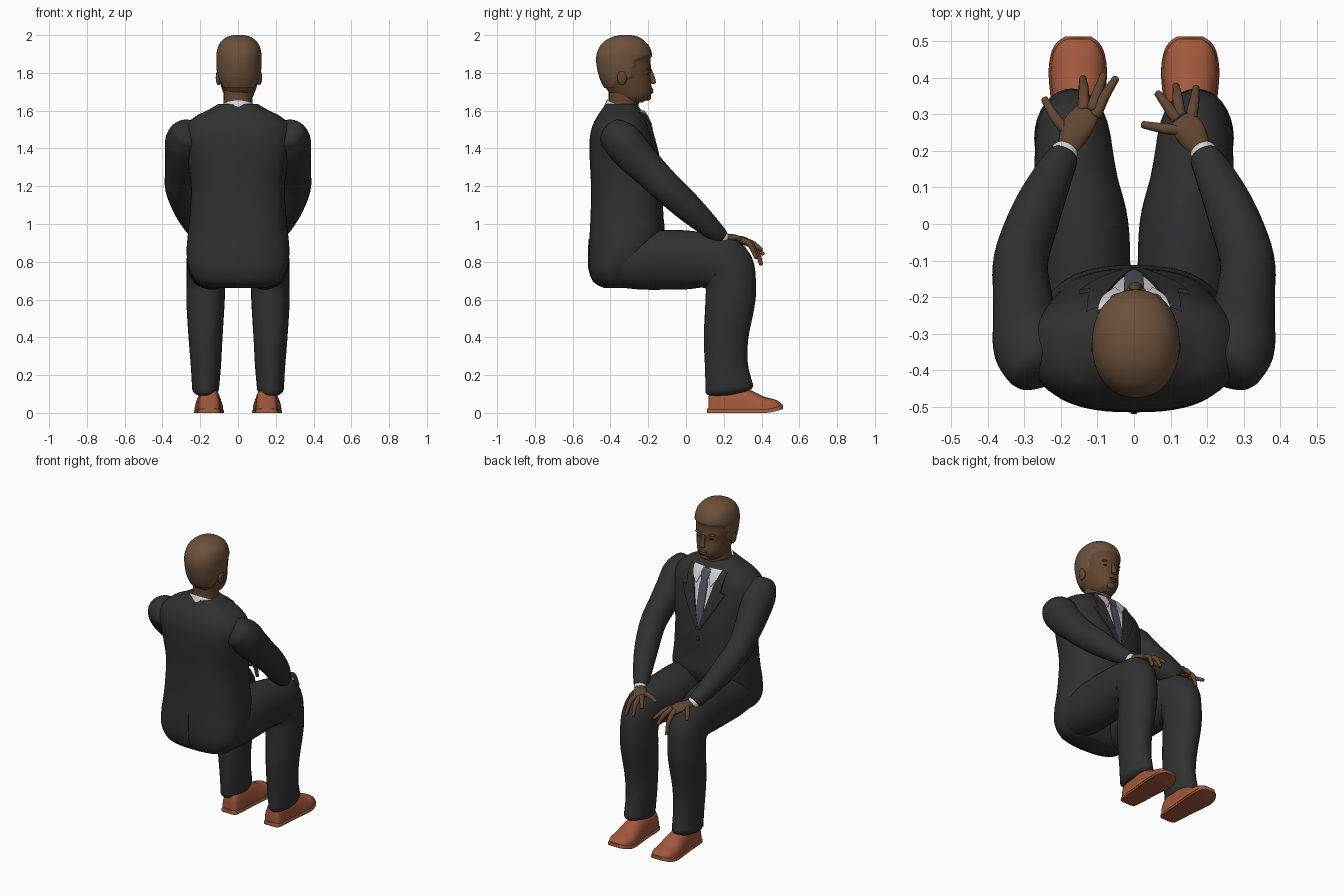
import bpy, bmesh, math
from mathutils import Vector as V

if "Cube" in bpy.data.objects:
    bpy.data.objects.remove(bpy.data.objects["Cube"])


def material(name, r, g, b):
    m = bpy.data.materials.new(name)
    m.diffuse_color = (r, g, b, 1)
    m.use_nodes = True
    m.node_tree.nodes["Principled BSDF"].inputs["Base Color"].default_value = m.diffuse_color
    return m


SUIT = material("charcoal suit", .030, .030, .032)
SKIN = material("brown skin", .125, .062, .031)
HAIR = material("brown hair", .150, .082, .044)
SHIRT = material("white shirt", .66, .66, .70)
TIE = material("grey tie", .090, .086, .115)
SHOE = material("tan leather", .36, .098, .045)
EYE = material("dark eye", .02, .013, .01)


def smooth(rows, k=5):
    """Catmull-Rom resampling of rows of numbers."""
    out = []
    for i in range(len(rows) - 1):
        a, b, c, d = (rows[max(i - 1, 0)], rows[i], rows[i + 1], rows[min(i + 2, len(rows) - 1)])
        for s in range(k):
            t = s / k
            out.append([q + .5 * t * (r - p + t * (2 * p - 5 * q + 4 * r - u + t * (3 * (q - r) + u - p)))
                        for p, q, r, u in zip(a, b, c, d)])
    return out + [list(rows[-1])]


def finish(name, bm, mats):
    bmesh.ops.recalc_face_normals(bm, faces=bm.faces)
    me = bpy.data.meshes.new(name)
    bm.to_mesh(me)
    bm.free()
    ob = bpy.data.objects.new(name, me)
    for m in mats:
        me.materials.append(m)
    bpy.context.collection.objects.link(ob)
    return ob


def loft(name, rings, *mats):
    bm = bmesh.new()
    vs = [[bm.verts.new(p) for p in r] for r in rings]
    n = len(rings[0])
    for a, b in zip(vs, vs[1:]):
        for i in range(n):
            bm.faces.new((a[i], a[(i + 1) % n], b[(i + 1) % n], b[i]))
    bm.faces.new(vs[0][::-1])
    bm.faces.new(vs[-1])
    return finish(name, bm, mats)


def curve(a, e):
    c, s = math.cos(a), math.sin(a)
    return math.copysign(abs(c) ** (2 / e), c), math.copysign(abs(s) ** (2 / e), s)


def stack(rows, n, e):
    """Horizontal rings from rows of z, back y, front y, half width."""
    rings = []
    for z, yb, yf, w in rows:
        cs = [curve(2 * math.pi * i / n, e) for i in range(n)]
        rings.append([V((w * c, (yb + yf) / 2 + (yf - yb) / 2 * s, z)) for c, s in cs])
    return rings


def tube(name, pts, mat, side=1, n=24, k=5):
    """Round-ended tube through rows of x, y, z, side radius, other radius."""
    rows = smooth(pts, k)
    cs = [V(r[:3]) for r in rows]
    d = (cs[-1] - cs[0]).normalized()
    ref = V((0, 1, 0)) if abs(d.x) > .75 else V((1, 0, 0))
    st = []
    for i, r in enumerate(rows):
        t = (cs[min(i + 1, len(cs) - 1)] - cs[max(i - 1, 0)]).normalized()
        st.append((cs[i], t, r[3], r[4]))
    c0, t0, a0, b0 = st[0]
    c1, t1, a1, b1 = st[-1]
    for f in (.4, .7, .92):
        g, h0, h1 = math.sqrt(1 - f * f), min(a0, b0) * .5 * f, min(a1, b1) * .5 * f
        st.insert(0, (c0 - t0 * h0, t0, a0 * g, b0 * g))
        st.append((c1 + t1 * h1, t1, a1 * g, b1 * g))
    rings = []
    for c, t, a, b in st:
        u = (ref - t * ref.dot(t)).normalized()
        w = t.cross(u)
        ring = [c + u * a * math.cos(q) + w * b * math.sin(q)
                for q in (2 * math.pi * i / n for i in range(n))]
        rings.append([V((p.x * side, p.y, p.z)) for p in ring])
    return loft(name, rings, mat)


def ball(name, loc, size, mat):
    bm = bmesh.new()
    bmesh.ops.create_uvsphere(bm, u_segments=16, v_segments=10, radius=1)
    for v in bm.verts:
        v.co = V([v.co[i] * size[i] + loc[i] for i in range(3)])
    return finish(name, bm, [mat])


# Jacket body
E = 2.5
TORSO = smooth([(.66, -.43, -.30, .15), (.69, -.485, -.27, .215), (.76, -.513, -.23, .258),
                (.85, -.515, -.16, .272), (.95, -.51, -.115, .265), (1.05, -.505, -.12, .255),
                (1.2, -.503, -.125, .248), (1.35, -.51, -.148, .268), (1.45, -.51, -.172, .285),
                (1.52, -.495, -.192, .275), (1.57, -.47, -.215, .225), (1.60, -.45, -.235, .165),
                (1.635, -.425, -.262, .105)])
loft("jacket_body", stack(TORSO, 56, E), SUIT)


def surface(x, z, front=1):
    """y of the jacket surface."""
    for a, b in zip(TORSO, TORSO[1:]):
        if a[0] <= z <= b[0]:
            t = (z - a[0]) / (b[0] - a[0])
            yb, yf, w = (a[i] + (b[i] - a[i]) * t for i in (1, 2, 3))
            h = max(0, 1 - abs(x / w) ** E) ** (1 / E)
            return (yb + yf) / 2 + front * (yf - yb) / 2 * h


def patch(name, rows, lift, mat, side=1, front=1, cols=8):
    """Thin plate following the jacket, from rows of z, left x, right x."""
    bm = bmesh.new()
    dense = []
    for a, b in zip(rows, rows[1:]):
        dense += [[p + (q - p) * s / 6 for p, q in zip(a, b)] for s in range(6)]
    dense.append(rows[-1])
    grid = []
    for z, l, r in dense:
        xs = [l + (r - l) * i / cols for i in range(cols + 1)]
        grid.append([[bm.verts.new((side * x, surface(x, z, front) + front * h, z)) for x in xs]
                     for h in (lift, -.004)])
    for (a, a2), (b, b2) in zip(grid, grid[1:]):
        for i in range(cols):
            bm.faces.new((a[i], a[i + 1], b[i + 1], b[i]))
        bm.faces.new((a[0], b[0], b2[0], a2[0]))
        bm.faces.new((a[-1], b[-1], b2[-1], a2[-1]))
    finish(name, bm, [mat])


# Shirt front, tie, lapels, button and back vent
patch("shirt_front", [(1.25, -.004, .004), (1.4, -.045, .045), (1.58, -.085, .085)], .003, SHIRT, cols=16)
patch("tie", [(1.25, -.004, .004), (1.30, -.024, .024), (1.5, -.028, .028), (1.53, -.018, .018)], .008, TIE)
patch("tie_knot", [(1.525, -.018, .018), (1.565, -.032, .032), (1.595, -.026, .026)], .015, TIE)
for s, side in ((1, "right"), (-1, "left")):
    patch(side + "_lapel", [(1.23, -.004, .012), (1.40, .043, .115), (1.47, .06, .15),
                            (1.475, .062, .12), (1.59, .088, .13)], .010, SUIT, s)
    patch(side + "_shirt_collar_flap", [(1.50, .05, .055), (1.55, .03, .085), (1.60, .015, .10)], .012, SHIRT, s)
ball("jacket_button", (0, surface(0, 1.17) + .003, 1.17), (.012, .006, .012), SUIT)
patch("jacket_vent", [(.69, -.012, .012), (.92, -.002, .002)], .004, SUIT, front=-1)

# Shirt collar and neck
rings = []
for cy, z, a, b in ((-.325, 1.56, .108, .115), (-.325, 1.615, .094, .093), (-.325, 1.61, .08, .08)):
    rings.append([V((a * math.cos(q), cy + b * math.sin(q), z - .45 * b * math.sin(q)))
                  for q in (2 * math.pi * i / 32 for i in range(32))])
loft("shirt_collar", rings, SHIRT)
tube("neck", [(0, -.335, 1.56, .082, .082), (0, -.33, 1.64, .077, .08), (.003, -.325, 1.74, .078, .085)], SKIN)

# Head, with the hair raised and coloured above a hairline
HEAD = smooth([(1.642, -.34, -.235, .042), (1.665, -.375, -.198, .068), (1.70, -.41, -.181, .085),
               (1.74, -.435, -.184, .098), (1.78, -.452, -.190, .106), (1.82, -.462, -.185, .110),
               (1.86, -.468, -.188, .112), (1.90, -.465, -.188, .112), (1.94, -.447, -.203, .102),
               (1.968, -.417, -.23, .081), (1.985, -.38, -.26, .054), (1.993, -.34, -.295, .018)], 6)
LINE = ((-.6, 1.72), (-.38, 1.725), (-.355, 1.80), (-.33, 1.80), (-.315, 1.765), (-.29, 1.775),
        (-.275, 1.86), (-.22, 1.885), (-.1, 1.89))


def hairy(p):
    for (y0, z0), (y1, z1) in zip(LINE, LINE[1:]):
        if y0 <= p.y < y1:
            return p.z > z0 + (z1 - z0) * (p.y - y0) / (y1 - y0)
    return False


head = loft("head", stack(HEAD, 64, 2.15), SKIN, HAIR)
for f in head.data.polygons:
    f.material_index = int(hairy(f.center))
for v in head.data.vertices:
    if hairy(v.co):
        d = v.co - V((0, -.325, 1.83))
        v.co += d.normalized() * .008
    v.co.x += .005

# Face details
tube("nose", [(.005, -.19, 1.815, .010, .010), (.005, -.178, 1.775, .013, .013),
              (.005, -.173, 1.748, .020, .014)], SKIN, n=14)
ball("upper_lip", (.005, -.183, 1.712), (.028, .011, .007), SKIN)
ball("lower_lip", (.005, -.184, 1.699), (.025, .011, .008), SKIN)
ball("chin", (.005, -.202, 1.672), (.032, .018, .02), SKIN)
for s, side in ((1, "right"), (-1, "left")):
    ball(side + "_ear", (.005 + s * .108, -.338, 1.775), (.015, .026, .040), SKIN)
    ball(side + "_eye", (.005 + s * .042, -.202, 1.797), (.015, .008, .006), EYE)
    ball(side + "_brow", (.005 + s * .042, -.202, 1.823), (.028, .013, .007), HAIR)

# Sleeves, cuffs, trouser legs and shoes, mirrored
for s, side in ((1, "right"), (-1, "left")):
    tube(side + "_sleeve", [(.255, -.385, 1.475, .10, .088), (.282, -.335, 1.435, .104, .105),
                            (.297, -.27, 1.36, .09, .10), (.306, -.19, 1.28, .08, .09),
                            (.31, -.10, 1.19, .075, .083), (.272, .02, 1.08, .069, .075),
                            (.228, .12, .99, .056, .058), (.197, .18, .938, .044, .044)], SUIT, s, 28)
    tube(side + "_shirt_cuff", [(.21, .155, .96, .036, .036), (.189, .197, .923, .038, .038)], SHIRT, s)
    tube(side + "_trouser_leg", [(.135, -.36, .80, .125, .135), (.14, -.25, .805, .13, .152),
                                 (.14, -.12, .81, .13, .158), (.143, 0, .81, .127, .156),
                                 (.158, .11, .806, .115, .145), (.166, .205, .775, .106, .15),
                                 (.17, .236, .68, .102, .135), (.172, .233, .58, .101, .131),
                                 (.172, .212, .40, .09, .118), (.17, .214, .25, .08, .114),
                                 (.172, .230, .125, .071, .128)], SUIT, s, 32)
    # y, half width, top height, sideways shift
    shoe = smooth([(.118, .03, .07, .152), (.13, .05, .12, .152), (.18, .058, .15, .152), (.26, .062, .15, .153),
                   (.34, .070, .122, .154), (.41, .076, .087, .154), (.46, .070, .074, .154),
                   (.49, .055, .062, .154), (.507, .032, .045, .153)], 4)
    for part, base, grow in (("_shoe", .018, 0), ("_sole", 0, .004)):
        rings = []
        for y, w, h, x in shoe:
            lift = .022 * max(0, (y - .42) / .09) ** 1.5
            top = h if not grow else .024 + lift
            ring = []
            for i in range(24):
                c, q = curve(2 * math.pi * i / 24, 4 if grow else 2.3)
                low = base + lift
                ring.append(V((s * (x + (w + grow) * c), y + grow * (y - .31) * 8, low + max(q, 0) * (top - low))))
            rings.append(ring)
        loft(side + part, rings, SHOE)
    ball(side + "_heel", (s * .152, .165, .014), (.055, .048, .014), SHOE)

# Hands resting on the knees
HANDS = {
    "left": (((-.187, .19, .925), (-.155, .265, .922), (-.128, .305, .905)),
             [((-.105, .300, .912), (-.08, .35, .90), (-.05, .398, .865)),
              ((-.115, .315, .910), (-.098, .365, .885), (-.083, .408, .84)),
              ((-.138, .315, .905), (-.138, .37, .865), (-.14, .398, .785)),
              ((-.175, .245, .922), (-.215, .29, .91), (-.245, .342, .885))]),
    "right": (((.187, .19, .925), (.155, .25, .926), (.13, .285, .918)),
              [((.145, .255, .925), (.08, .262, .925), (.025, .272, .905)),
               ((.115, .29, .92), (.09, .325, .91), (.065, .358, .885)),
               ((.125, .30, .915), (.12, .345, .895), (.115, .378, .83)),
               ((.155, .285, .915), (.165, .335, .895), (.17, .372, .82))])}
for side, (palm, fingers) in HANDS.items():
    tube(side + "_palm", [(*p, a, b) for p, a, b in zip(palm, (.027, .042, .036), (.024, .02, .017))], SKIN)
    for i, f in enumerate(fingers):
        tube(f"{side}_finger_{i + 1}", [(*p, r, r) for p, r in zip(f, (.017, .014, .010))], SKIN, n=12)

bpy.ops.object.select_all(action='SELECT')
bpy.context.view_layer.objects.active = head
bpy.ops.object.shade_smooth_by_angle(angle=math.radians(50))
